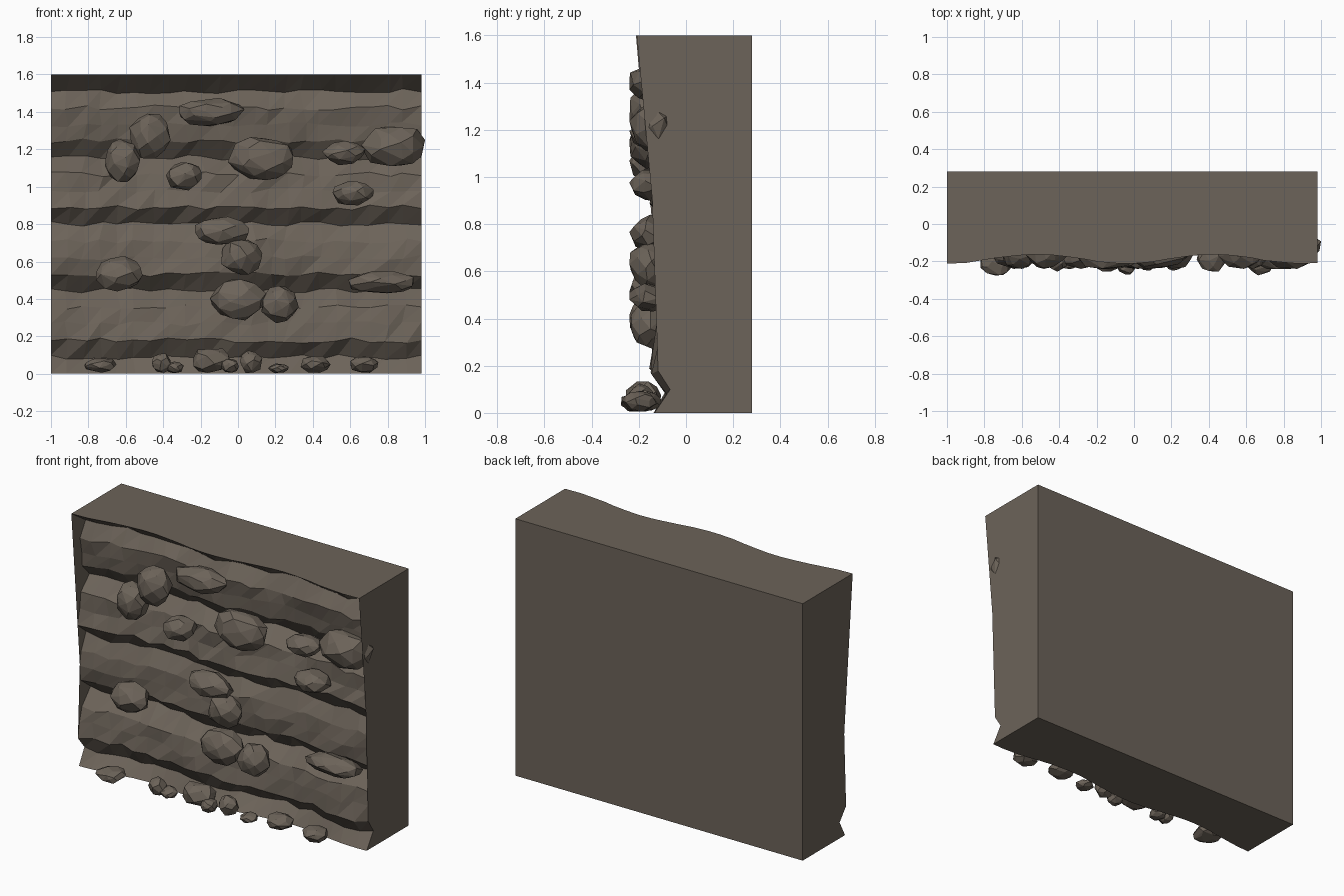
import bpy, bmesh, math, random
from mathutils import Vector

if "Cube" in bpy.data.objects:
    bpy.data.objects.remove(bpy.data.objects["Cube"])

random.seed(7)
mat = bpy.data.materials.new("grey_brown_stone")
mat.diffuse_color = (0.15, 0.125, 0.10, 1)
mat.use_nodes = True
mat.node_tree.nodes["Principled BSDF"].inputs["Base Color"].default_value = mat.diffuse_color


def finish(bm, name):
    bmesh.ops.recalc_face_normals(bm, faces=bm.faces)
    me = bpy.data.meshes.new(name)
    bm.to_mesh(me)
    bm.free()
    me.materials.append(mat)
    ob = bpy.data.objects.new(name, me)
    bpy.context.collection.objects.link(ob)
    return ob


# Cliff block: flat back, ledged and wavy front
X0, X1, BACK, TOP, COLS = -1.0, 0.98, 0.28, 1.6, 22
DEPTH = [-.13, -.07, -.14, -.13, -.12, -.03, -.115, -.12, -.11, -.06,
         -.14, -.115, -.11, -.025, -.10, -.11, -.12, -.07, -.205]
ROWS = len(DEPTH) - 1


def wave(x, z):
    phase = 1.2 * math.sin(z * 5) * (1 - z / TOP)
    return -0.025 * math.cos(2 * math.pi * (x + 0.05) / 0.95 + phase)


bm = bmesh.new()
grid = []
for r, depth in enumerate(DEPTH):
    row = []
    for c in range(COLS + 1):
        x = X0 + (X1 - X0) * c / COLS
        z = TOP * r / ROWS
        y = depth + 0.018 + wave(x, z)
        edge_row = r in (0, ROWS)
        if 0 < c < COLS:
            x += random.uniform(-.018, .018)
        if not edge_row:
            y += random.uniform(-.010, .010)
            z += random.uniform(-.014, .014)
        row.append(bm.verts.new((x, y, z)))
    grid.append(row)
for r in range(ROWS):
    for c in range(COLS):
        a, b = grid[r][c], grid[r][c + 1]
        d, e = grid[r + 1][c], grid[r + 1][c + 1]
        bm.faces.new((a, b, e))
        bm.faces.new((a, e, d))
bl, br, tl, tr = [bm.verts.new((x, BACK, z)) for z in (0, TOP) for x in (X0, X1)]
caps = [bm.faces.new((bl, br, tr, tl)),
        bm.faces.new(grid[0] + [br, bl]),
        bm.faces.new(grid[-1] + [tr, tl]),
        bm.faces.new([row[0] for row in grid] + [tl, bl]),
        bm.faces.new([row[-1] for row in grid] + [tr, br])]
bmesh.ops.triangulate(bm, faces=caps)
finish(bm, "cliff_block")


# Faceted boulder: convex hull of jittered points on an ellipsoid
def boulder(name, centre, size, points=30):
    bm = bmesh.new()
    spin = random.uniform(0, 6)
    pts = []
    for i in range(points):
        h = 1 - 2 * (i + 0.5) / points
        a = i * 2.39996 + spin + random.uniform(-.25, .25)
        rad = math.sqrt(1 - h * h)
        k = random.uniform(.88, 1.06)
        pts.append(Vector((rad * math.cos(a), rad * math.sin(a), h)) * k)
    # fit the hull exactly to the wanted size
    for ax in range(3):
        lo, hi = min(p[ax] for p in pts), max(p[ax] for p in pts)
        for p in pts:
            p[ax] = centre[ax] + size[ax] * (2 * (p[ax] - lo) / (hi - lo) - 1)
    for p in pts:
        bm.verts.new(p)
    res = bmesh.ops.convex_hull(bm, input=bm.verts)
    loose = [v for v in bm.verts if not v.link_faces]
    bmesh.ops.delete(bm, geom=loose, context='VERTS')
    bmesh.ops.dissolve_limit(bm, angle_limit=math.radians(9),
                             verts=bm.verts, edges=bm.edges)
    finish(bm, name)


# Boulders bedded in the cliff face: x, z, half width, half height
WALL = [(-.14, 1.40, .175, .075), (-.47, 1.27, .11, .12), (-.615, 1.14, .095, .115),
        (-.29, 1.055, .095, .075), (.12, 1.15, .175, .115), (.565, 1.18, .115, .065),
        (.83, 1.215, .17, .105), (.615, .965, .11, .065), (-.085, .765, .145, .075),
        (.02, .625, .11, .095), (-.635, .535, .125, .095), (.765, .49, .175, .06),
        (0, .395, .15, .11), (.225, .37, .10, .10)]
for i, (x, z, rx, rz) in enumerate(WALL):
    ry = .11 if x > .8 else .085
    boulder(f"wall_boulder_{i + 1}", (x, -.24 + ry, z), (rx, ry, rz), 34)

# Rubble at the foot: x, front y, half width, half height
RUBBLE = [(-.735, -.275, .085, .04), (-.41, -.255, .05, .052), (-.34, -.24, .05, .03),
          (-.14, -.255, .10, .065), (-.045, -.27, .05, .037), (.07, -.25, .06, .06),
          (.215, -.25, .055, .025), (.415, -.255, .08, .045), (.675, -.275, .075, .043)]
for i, (x, front, rx, rz) in enumerate(RUBBLE):
    ry = min(rx, .075)
    boulder(f"foot_rubble_{i + 1}", (x, front + ry, rz + .005), (rx, ry, rz), 28)
